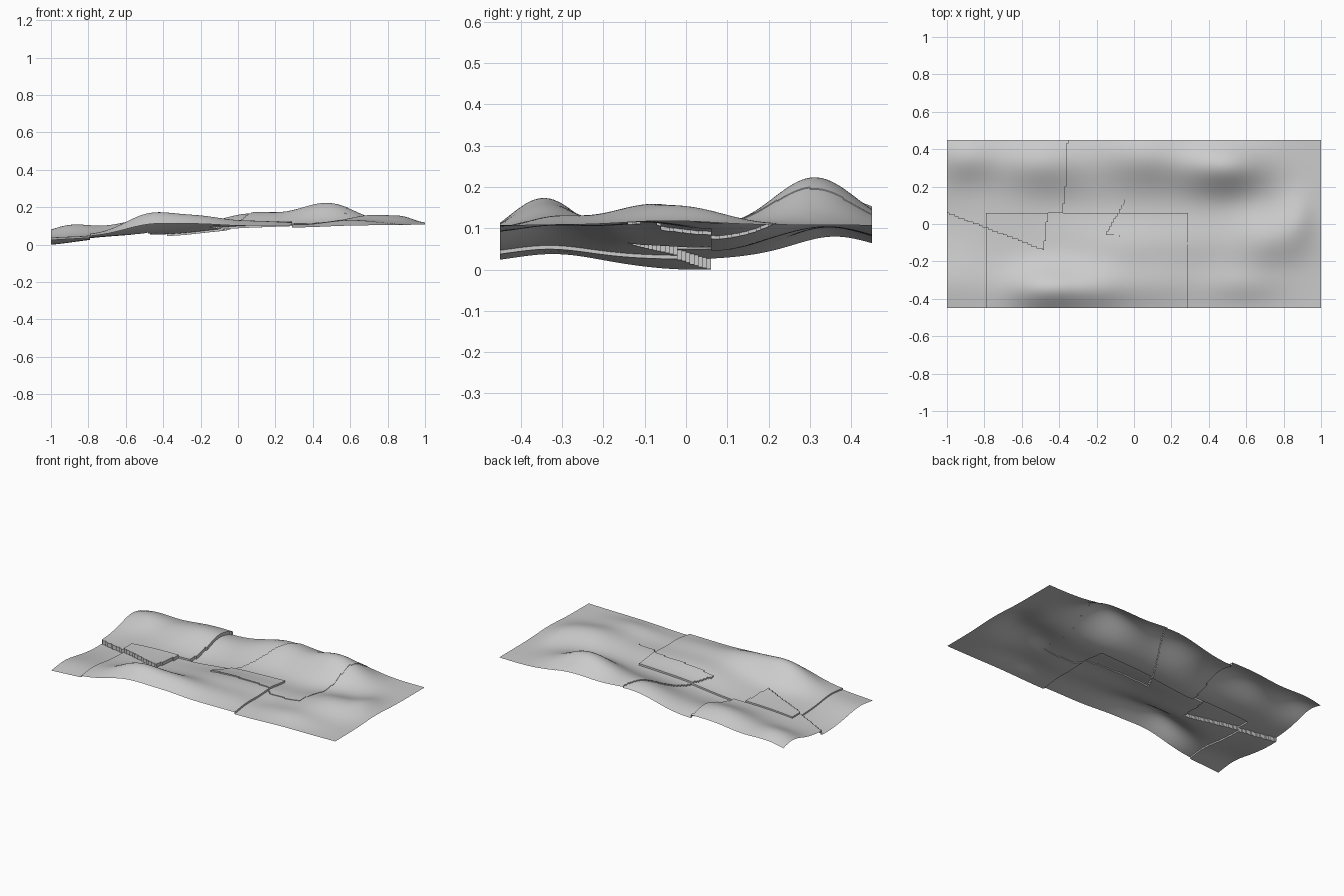
import bpy, bmesh
from math import exp

if "Cube" in bpy.data.objects:
    bpy.data.objects.remove(bpy.data.objects["Cube"])

NX, NY = 200, 90          # grid cells
LX, LY = 2.0, 0.9         # sheet size

# hills and hollows: centre x, centre y, spread x, spread y, height
HILLS = [
    (0.48, 0.31, 0.16, 0.10, 0.123), (0.05, 0.37, 0.18, 0.12, 0.088),
    (-0.50, 0.33, 0.17, 0.10, 0.066), (-0.90, 0.36, 0.12, 0.09, 0.056),
    (-0.47, -0.345, 0.14, 0.085, 0.104), (-0.20, -0.34, 0.13, 0.09, 0.060),
    (-1.0, -0.32, 0.20, 0.10, 0.024), (0.10, -0.32, 0.16, 0.09, 0.032),
    (0.58, -0.32, 0.15, 0.07, 0.030), (0.73, -0.07, 0.14, 0.095, 0.054),
    (0.88, 0.04, 0.06, 0.09, 0.026), (0.62, -0.19, 0.12, 0.07, 0.012),
    (0.30, -0.10, 0.20, 0.09, 0.020), (-0.05, -0.12, 0.16, 0.09, 0.028),
    (-1.0, 0.02, 0.12, 0.12, -0.014), (-0.35, 0.08, 0.15, 0.08, -0.010),
]

# raised fault blocks: outline, lift, lift at the right-hand end
BLOCKS = [
    ([(-2, 0.44), (-0.48, -0.14), (-0.46, 0.055), (-0.38, 0.06),
      (-0.36, 0.24), (-0.34, 1), (-2, 1)], 0.026, 0.020),
    ([(-0.785, -1), (0.29, -1), (0.29, 0.055), (-0.785, 0.055)], 0.009, 0.012),
    ([(-0.155, -0.06), (0.28, -0.09), (0.32, -0.14), (0.54, -0.15),
      (0.56, 0.10), (0.61, 0.5), (0.165, 0.5)], 0.009, 0.002),
]


def inside(x, y, poly):
    hit = False
    for (ax, ay), (bx, by) in zip(poly, poly[1:] + poly[:1]):
        if (ay > y) != (by > y) and x < ax + (y - ay) * (bx - ax) / (by - ay):
            hit = not hit
    return hit


def height(x, y, blocks):
    z = 0.07 + 0.047 * x - 0.012 * x * x
    for cx, cy, sx, sy, h in HILLS:
        z += h * exp(-((x - cx) / sx) ** 2 / 2 - ((y - cy) / sy) ** 2 / 2)
    for b in blocks:
        poly, left, right = BLOCKS[b]
        x0 = max(-1, min(p[0] for p in poly))
        x1 = max(p[0] for p in poly)
        z += left + (right - left) * min(1, max(0, (x - x0) / (x1 - x0)))
    return z


def px(i):
    return -LX / 2 + LX * i / NX


def py(j):
    return -LY / 2 + LY * j / NY


def blocks_at(i, j):
    x, y = px(i + 0.5), py(j + 0.5)
    return tuple(b for b in range(3) if inside(x, y, BLOCKS[b][0]))


bm = bmesh.new()
cache = {}


def vert(i, j, blocks):
    key = (i, j, blocks)
    if key not in cache:
        cache[key] = bm.verts.new((px(i), py(j), height(px(i), py(j), blocks)))
    return cache[key]


# ground cells, each lifted with its fault blocks
cells = [[blocks_at(i, j) for j in range(NY)] for i in range(NX)]
for i in range(NX):
    for j in range(NY):
        s = cells[i][j]
        bm.faces.new([vert(i, j, s), vert(i + 1, j, s),
                      vert(i + 1, j + 1, s), vert(i, j + 1, s)])


# small cliffs between neighbouring cells of different blocks
def cliff(a, b, s, t):
    if s != t:
        bm.faces.new([vert(*b, s), vert(*a, s), vert(*a, t), vert(*b, t)])


for i in range(NX):
    for j in range(NY):
        if i + 1 < NX:
            cliff((i + 1, j), (i + 1, j + 1), cells[i][j], cells[i + 1][j])
        if j + 1 < NY:
            cliff((i + 1, j + 1), (i, j + 1), cells[i][j], cells[i][j + 1])

# rest the sheet on the ground
low = min(v.co.z for v in bm.verts)
for v in bm.verts:
    v.co.z -= low

me = bpy.data.meshes.new("terrain_sheet")
bm.to_mesh(me)
bm.free()
ob = bpy.data.objects.new("terrain_sheet", me)
bpy.context.collection.objects.link(ob)
bpy.context.view_layer.objects.active = ob
ob.select_set(True)
bpy.ops.object.shade_smooth_by_angle()
